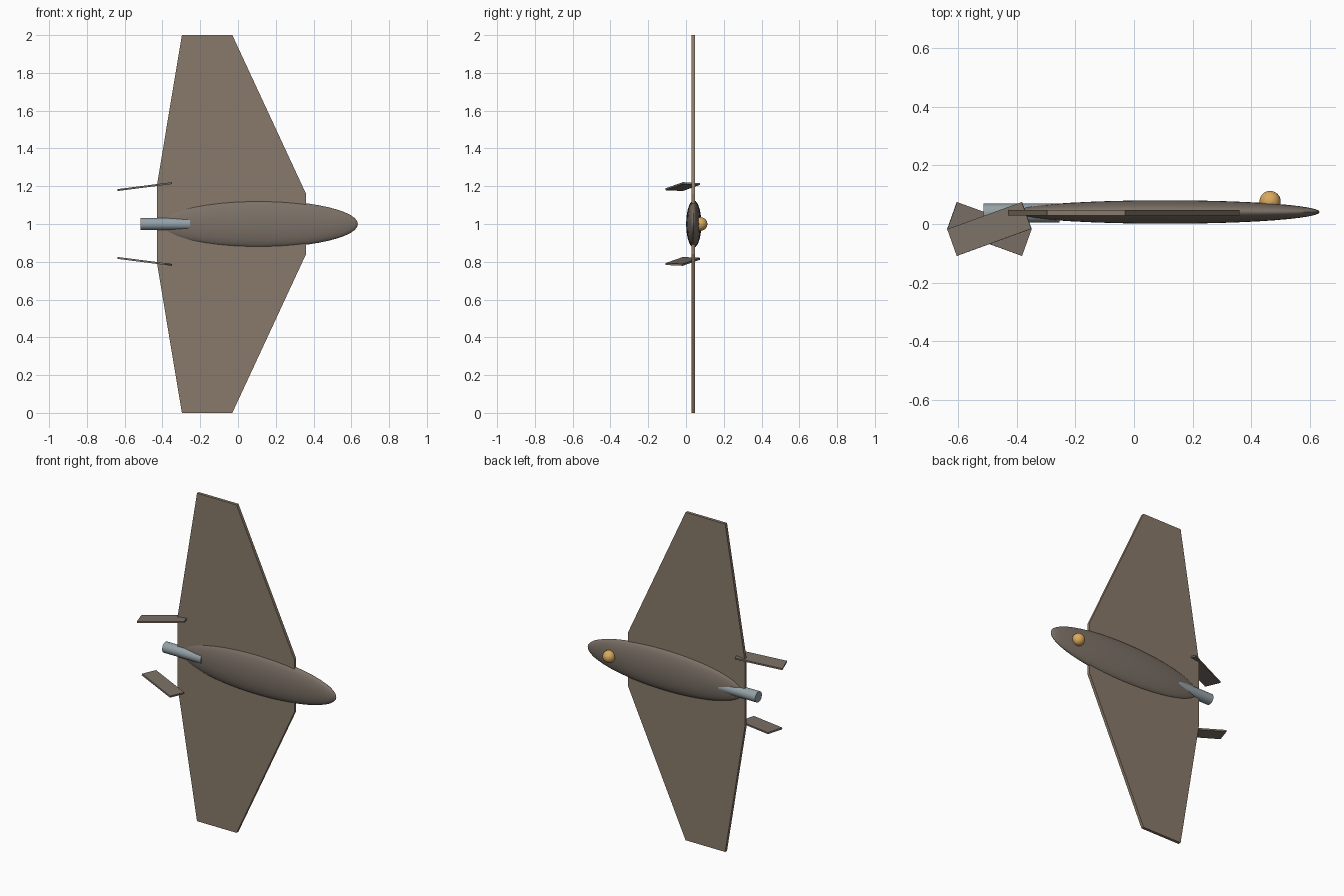
import bpy, bmesh
from math import radians
from mathutils import Matrix

if "Cube" in bpy.data.objects:
    bpy.data.objects.remove(bpy.data.objects["Cube"])


def material(name, rgb):
    m = bpy.data.materials.new(name)
    m.diffuse_color = (*rgb, 1)
    m.use_nodes = True
    m.node_tree.nodes["Principled BSDF"].inputs["Base Color"].default_value = m.diffuse_color
    return m


BODY = material("brown_body", (0.20, 0.165, 0.135))
WING = material("brown_wing", (0.25, 0.195, 0.145))
METAL = material("grey_metal", (0.30, 0.36, 0.39))
AMBER = material("amber", (0.70, 0.40, 0.11))


def finish(name, mat, smooth=False):
    ob = bpy.context.object
    ob.name = name
    ob.data.materials.append(mat)
    bpy.ops.object.transform_apply(location=False, rotation=False, scale=True)
    if smooth:
        bpy.ops.object.shade_smooth_by_angle(angle=radians(35))
    return ob


def sphere(name, loc, radii, mat):
    bpy.ops.mesh.primitive_uv_sphere_add(segments=48, ring_count=24, radius=1, location=loc)
    bpy.context.object.scale = radii
    finish(name, mat, True)


# Flattened fuselage and amber dome
sphere("fuselage", (0.107, 0.041, 1), (0.528, 0.04, 0.125), BODY)
sphere("dome", (0.465, 0.077, 1), (0.036, 0.036, 0.036), AMBER)

# Exhaust tube at the tail
bpy.ops.mesh.primitive_cylinder_add(vertices=32, radius=0.0325, depth=0.26,
                                    location=(-0.385, 0.037, 1), rotation=(0, radians(90), 0))
finish("tail_tube", METAL, True)

# Wing slab: upper half outline mirrored to the lower half, then extruded
half = [(-0.43, 1.2), (-0.297, 2), (-0.03, 2), (0.36, 1.16)]
outline = half + [(x, 2 - z) for x, z in reversed(half)]
bm = bmesh.new()
face = bm.faces.new([bm.verts.new((x, 0.029, z)) for x, z in outline])
ext = bmesh.ops.extrude_face_region(bm, geom=[face])
bmesh.ops.translate(bm, vec=(0, 0.018, 0),
                    verts=[v for v in ext["geom"] if isinstance(v, bmesh.types.BMVert)])
bmesh.ops.recalc_face_normals(bm, faces=bm.faces)
mesh = bpy.data.meshes.new("wing")
bm.to_mesh(mesh)
bm.free()
mesh.materials.append(WING)
bpy.context.collection.objects.link(bpy.data.objects.new("wing", mesh))

# Tail fins, yawed and tilted in opposite senses
for name, s in (("upper_tail_fin", 1), ("lower_tail_fin", -1)):
    bpy.ops.mesh.primitive_cube_add(size=1)
    bpy.context.object.scale = (0.273, 0.097, 0.01)
    fin = finish(name, BODY)
    fin.matrix_world = (Matrix.Translation((-0.494, -0.017, 1 + s * 0.198))
                        @ Matrix.Rotation(radians(-7.3 * s), 4, 'Y')
                        @ Matrix.Rotation(radians(19.8 * s), 4, 'Z'))
